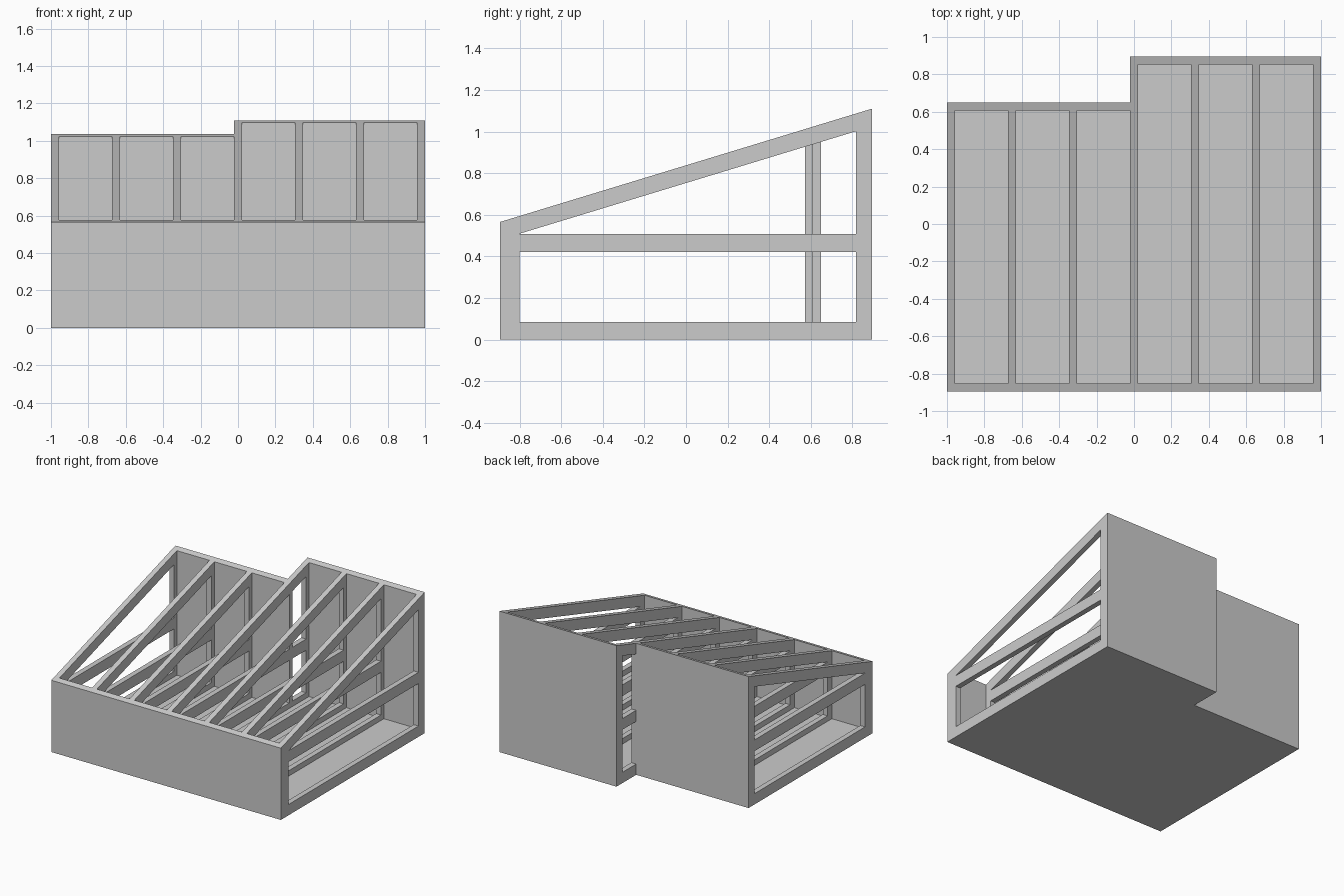
import bpy
import bmesh

cube = bpy.data.objects.get("Cube")
if cube:
    bpy.data.objects.remove(cube, do_unlink=True)

grey = bpy.data.materials.new("plain grey")
grey.use_nodes = True
colour = (0.6, 0.6, 0.6, 1.0)
grey.diffuse_color = colour
grey.node_tree.nodes["Principled BSDF"].inputs["Base Color"].default_value = colour

# Shared dimensions
FRONT = -0.895
BACK_DEEP, BACK_SHORT = 0.895, 0.65
SHEET = 0.042      # floor, wall and truss thickness
RAIL = 0.085       # depth of the truss members
POST = 0.077       # back post depth, wall included
INNER_FRONT = -0.80
MID_LOW, MID_HIGH = 0.42, 0.508
HALF = SHEET / 2


def roof(y):
    """Height of the sloping top at depth y."""
    return 0.565 + (y - FRONT) * 0.3045


def add_prism(bm, profile, x0, x1):
    """Extrude a (y, z) outline from x0 to x1."""
    base = bm.faces.new([bm.verts.new((x0, y, z)) for y, z in profile])
    out = bmesh.ops.extrude_face_region(bm, geom=[base])
    moved = [v for v in out["geom"] if isinstance(v, bmesh.types.BMVert)]
    bmesh.ops.translate(bm, verts=moved, vec=(x1 - x0, 0, 0))


def make_part(name, profiles, x0, x1):
    bm = bmesh.new()
    for profile in profiles:
        add_prism(bm, profile, x0, x1)
    bmesh.ops.recalc_face_normals(bm, faces=bm.faces)
    mesh = bpy.data.meshes.new(name)
    bm.to_mesh(mesh)
    bm.free()
    mesh.materials.append(grey)
    obj = bpy.data.objects.new(name, mesh)
    bpy.context.collection.objects.link(obj)


def box(y0, y1, z0, z1):
    return [(y0, z0), (y1, z0), (y1, z1), (y0, z1)]


def sloped(y0, y1, z0):
    """Upright outline whose top follows the roof."""
    return [(y0, z0), (y1, z0), (y1, roof(y1)), (y0, roof(y0))]


def truss(name, x, back):
    y0, y1 = FRONT + SHEET, back - SHEET
    post = back - POST
    rafter = [(INNER_FRONT, roof(INNER_FRONT) - RAIL), (post, roof(post) - RAIL),
              (post, roof(post)), (INNER_FRONT, roof(INNER_FRONT))]
    make_part(name, [
        sloped(y0, INNER_FRONT, SHEET),
        sloped(post, y1, SHEET),
        box(INNER_FRONT, post, SHEET, RAIL),
        box(INNER_FRONT, post, MID_LOW, MID_HIGH),
        rafter,
    ], x - HALF, x + HALF)


# Floor in two depths
make_part("short_floor", [box(FRONT, BACK_SHORT, 0, SHEET)], -1, -HALF)
make_part("deep_floor", [box(FRONT, BACK_DEEP, 0, SHEET)], -HALF, 1)

# Outer walls
make_part("front_wall", [sloped(FRONT, FRONT + SHEET, SHEET)], -1, 1)
make_part("short_back_wall", [sloped(BACK_SHORT - SHEET, BACK_SHORT, SHEET)], -1, HALF)
make_part("deep_back_wall", [sloped(BACK_DEEP - SHEET, BACK_DEEP, SHEET)], -HALF, 1)

# Seven evenly spaced trusses, the middle one being deep
for i in range(7):
    x = (i - 3) * (1 - HALF) / 3
    truss(f"truss_{i + 1}", x, BACK_SHORT if i < 3 else BACK_DEEP)
